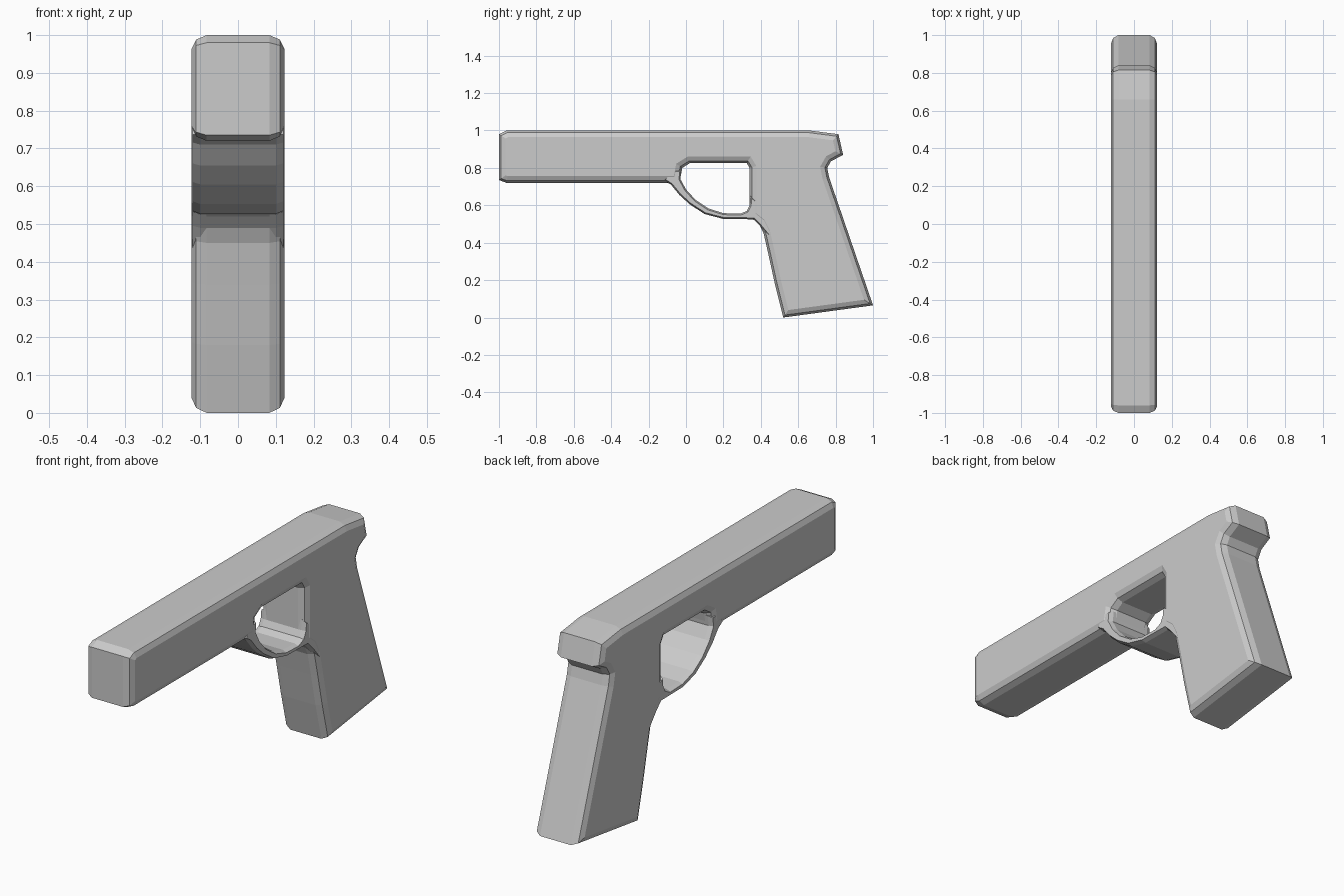
import bpy, bmesh
from mathutils import Vector

if "Cube" in bpy.data.objects:
    bpy.data.objects.remove(bpy.data.objects["Cube"])


def inset(points, d):
    """Mitred inward offset of a counter-clockwise outline."""
    out, n = [], len(points)
    for i in range(n):
        a, b, c = (Vector(points[(i + k) % n]) for k in (-1, 0, 1))
        u, v = (b - a).normalized(), (c - b).normalized()
        n1, n2 = Vector((-u.y, u.x)), Vector((-v.y, v.x))
        out.append(b + (n1 + n2) * (d / (1 + n1.dot(n2))))
    return out


def slab(name, points, section):
    """Side outline (y, z) swept across x; section = (x, inset) from the middle out."""
    n = len(points)
    area = sum(points[i - 1][0] * points[i][1] - points[i][0] * points[i - 1][1] for i in range(n))
    if area < 0:
        points = points[::-1]
    bm = bmesh.new()
    rows = [(-x, d) for x, d in reversed(section)] + section
    rings = [[bm.verts.new((x, p.x, p.y)) for p in inset(points, d)] for x, d in rows]
    for r, s in zip(rings, rings[1:]):
        for i in range(n):
            bm.faces.new((r[i - 1], r[i], s[i], s[i - 1]))
    caps = [bm.faces.new(rings[0][::-1]), bm.faces.new(rings[-1])]
    bm.normal_update()
    bmesh.ops.triangulate(bm, faces=caps, ngon_method='EAR_CLIP')
    mesh = bpy.data.meshes.new(name)
    bm.to_mesh(mesh)
    bm.free()
    obj = bpy.data.objects.new(name, mesh)
    bpy.context.collection.objects.link(obj)


# Barrel block and raked grip in one outline, with rounded edges
slab("body", [
    (-1, .735), (-1, .98), (-.96, 1), (.66, 1), (.815, .98),
    (.84, .87), (.775, .835), (.755, .80), (.765, .75),
    (1, .065), (.52, 0), (.475, .18), (.44, .34), (.415, .45), (.39, .50),
    (.34, .54), (.34, .80), (.325, .825), (.02, .825), (-.02, .80),
    (-.035, .72), (-.96, .72)],
    [(.083, 0), (.111, .012), (.123, .036)])

# Thin curved guard closing the opening, its ends buried in the body
outer = [(-.12, .735), (-.08, .71), (-.035, .655), (.02, .605), (.10, .553), (.20, .527),
         (.36, .525), (.395, .49), (.47, .40)]
inner = [(.47, .56), (.345, .65), (.34, .60), (.325, .57), (.29, .555), (.20, .558),
         (.12, .583), (.05, .63), (0, .685), (-.03, .74), (-.024, .79), (-.08, .79)]
slab("guard", outer + inner, [(.10, 0), (.121, .008)])
